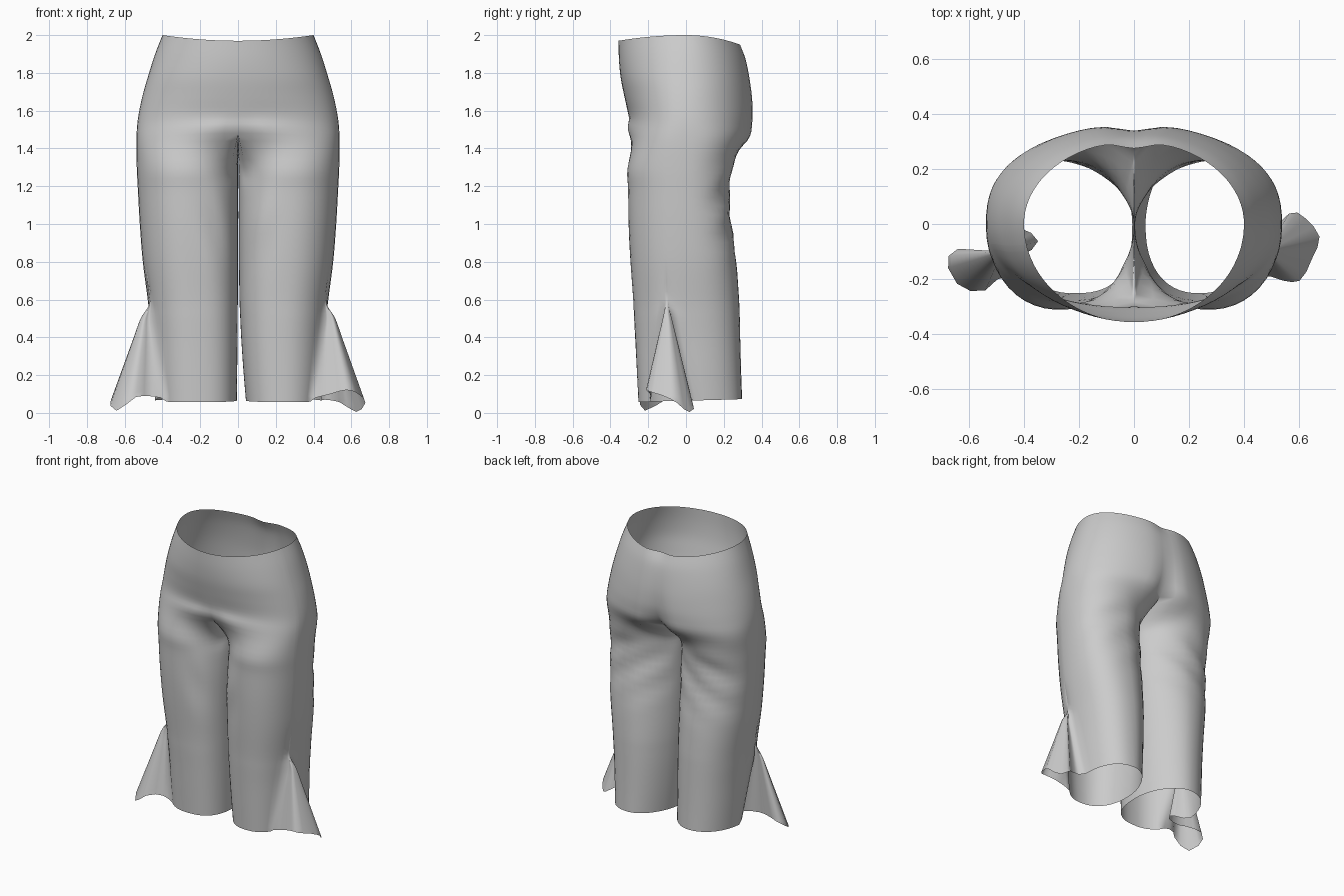
import bpy, bmesh, math
from mathutils import Vector

if "Cube" in bpy.data.objects:
    bpy.data.objects.remove(bpy.data.objects["Cube"])

NF, NC, NB, NI, SUB = 16, 17, 20, 13, 4     # columns: front, flare, back, inseam; rows per key
HALF = NF + NC + NB


def catmull(pts, i, t):
    p = [pts[min(max(i + k, 0), len(pts) - 1)] for k in (-1, 0, 1, 2)]
    return 0.5 * (2 * p[1] + (p[2] - p[0]) * t + (2 * p[0] - 5 * p[1] + 4 * p[2] - p[3]) * t * t
                  + (3 * p[1] - p[0] - 3 * p[2] + p[3]) * t ** 3)


def along(pts, u):
    f = u * (len(pts) - 1)
    i = min(int(f), len(pts) - 2)
    return catmull(pts, i, f - i)


def angles(lim, a0, w):
    """Angles from front centre to back centre, with the flare columns packed around a0."""
    a = [-lim + (a0 - w + lim) * i / NF for i in range(NF)]
    a += [a0 - w + 2 * w * i / (NC - 1) for i in range(NC)]
    a += [a0 + w + (lim - a0 - w) * (i + 1) / NB for i in range(NB)]
    return [math.radians(v) for v in a]


def power(v, n):
    return math.copysign(abs(v) ** (2 / n), v)


# seat rings: z front, z side, z back, half width, front y, back y, squareness, front dent, back cleft
SEAT = [(1.97, 2.00, 1.945, .40, -.357, .30, 2.0, .0, .025),
        (1.87, 1.90, 1.87, .439, -.355, .324, 2.05, .0, .012),
        (1.77, 1.78, 1.76, .477, -.345, .345, 2.1, .0, .012),
        (1.67, 1.67, 1.65, .508, -.325, .359, 2.1, .0, .02),
        (1.57, 1.55, 1.54, .531, -.303, .359, 2.2, .0, .035),
        (1.48, 1.44, 1.44, .538, -.308, .330, 2.5, .025, .07)]
# leg rings: z, outer x, inner x, front y, back y
LEG = [(1.30, .536, .003, -.309, .250), (1.18, .530, .004, -.307, .228),
       (1.00, .520, .004, -.304, .240), (.80, .504, .005, -.294, .266),
       (.60, .478, .008, -.280, .281), (.50, .468, .012, -.275, .285),
       (.38, .458, .018, -.268, .288), (.22, .449, .029, -.260, .292),
       (.065, .440, .042, -.252, .297)]
# hem outline of each side flare, front to back
FLARE = {1: [(.41, -.19, .08), (.49, -.19, .10), (.56, -.21, .12), (.61, -.20, .115), (.65, -.12, .09),
             (.675, -.05, .055), (.635, .01, .005), (.58, .045, .03), (.53, .01, .06), (.46, 0, .07)],
         -1: [(.41, -.19, .08), (.48, -.19, .09), (.55, -.245, .08), (.635, -.225, .012), (.68, -.14, .05),
              (.64, -.09, .09), (.55, -.11, .105), (.47, -.125, .10), (.38, -.10, .095), (.35, -.05, .09),
              (.425, -.01, .08)]}


def seat_ring(zf, zs, zb, rx, yf, yb, n, dent, cleft):
    ring = []
    for a in angles(90, -14, 2):
        c, s = max(math.cos(a), 0), math.sin(a)
        x = rx * power(c, n) if c > 1e-6 else 0.0
        near = math.exp(-(x / .07) ** 2)
        if s < 0:
            y = -yf * power(s, n) + dent * near
            z = zs + (zf - zs) * s * s
        else:
            y = yb * power(s, n) - cleft * near
            z = zs + (zb - zs) * s * s
        ring.append(Vector((x, y, z)))
    return ring


def leg_ring(side, z, xo, xi, yf, yb):
    if side < 0:
        xi *= .15
    t = max(0, (.6 - z) / .535)
    cx, rx = (xo + xi) / 2, (xo - xi) / 2
    angs = angles(150, -20, 2 + 17 * t)
    angs += [math.radians(150 + 60 * (i + 1) / (NI + 1)) for i in range(NI)]
    # squareness of each quarter: the inner front is boxier lower down
    low = min(1, (1.3 - z) / .4)
    inner_front = 2.0 + low * (.35 if side > 0 else .7)
    outer_back = 2.15 + low * (.3 if side > 0 else 0)
    ring = []
    for a in angs:
        c, s = math.cos(a), math.sin(a)
        if c > 0:
            n = 2.15 if s < 0 else outer_back
        else:
            n = inner_front if s < 0 else 1.85
        y = -yf * power(s, n) if s < 0 else yb * power(s, n)
        ring.append(Vector((cx + rx * power(c, n), y, z + (.008 * s if t > .9 else 0))))
    # flare opens as a wedge from its apex down to the hem outline
    if t > 0:
        hem = [Vector(p) for p in FLARE[side]]
        apex = Vector((.479, -.10, .6))
        for k in range(NC):
            ring[NF + k] = apex.lerp(along(hem, k / (NC - 1)), t)
    return ring


def folds(p, side):
    """Soft drape folds behind the thighs and in front below the crotch."""
    x, y, z = p
    if y > .05 and x > .02:
        f = math.exp(-((z - 1.08) / .2) ** 2) * min(1, (y - .05) / .1)
        p.y += .007 * f * math.sin(30 * z + 18 * x)
    if y < -.1 and x > .02:
        f = math.exp(-((z - 1.0) / .22) ** 2 - ((x - .12) / .07) ** 2)
        p.y += .009 * f * math.sin(12 * z - 22 * x + side)
        p.y += .005 * math.exp(-((z - 1.45) / .03) ** 2 - ((x - .09) / .07) ** 2)
    return p


def build_half(bm, side):
    seat = [seat_ring(*r) for r in SEAT]
    # crotch curve running under the body from back to front
    fr, bk = seat[-1][0], seat[-1][-1]
    curve = [bk, Vector((0, .14, 1.395)), Vector((0, .03, 1.375)), Vector((0, -.10, 1.40)), fr]
    seat[-1] += [along(curve, (i + 1) / (NI + 1)) for i in range(NI)]
    keys = seat + [leg_ring(side, *r) for r in LEG]
    split = (len(SEAT) - 1) * SUB
    rows = (len(keys) - 1) * SUB + 1
    grid = [[None] * (HALF + 1 + NI) for _ in range(rows)]
    width = len(keys[-1])
    for c in range(width):
        first = 0 if c < len(seat[0]) else len(SEAT) - 1
        col = [k[c] for k in keys[first:]]
        for r in range(first * SUB, rows):
            q = r - first * SUB
            i = min(q // SUB, len(col) - 2)
            p = catmull(col, i, q / SUB - i)
            if r <= split and (c in (0, len(seat[0]) - 1) or c >= len(seat[0])):
                p.x = 0
            else:
                p.x = max(p.x, .001)
            p = folds(p, side)
            grid[r][c] = bm.verts.new((p.x * side, p.y, p.z))
    for r in range(rows - 1):
        n = width if r >= split else len(seat[0]) - 1
        for c in range(n):
            d = (c + 1) % width
            bm.faces.new((grid[r][c], grid[r][d], grid[r + 1][d], grid[r + 1][c]))


# trousers: both halves welded on the centre seam
bm = bmesh.new()
for side in (1, -1):
    build_half(bm, side)
centre = [v for v in bm.verts if abs(v.co.x) < 1e-6]
bmesh.ops.remove_doubles(bm, verts=centre, dist=1e-5)
bmesh.ops.recalc_face_normals(bm, faces=bm.faces)
mesh = bpy.data.meshes.new("flared_trousers")
bm.to_mesh(mesh)
bm.free()
for f in mesh.polygons:
    f.use_smooth = True
bpy.context.collection.objects.link(bpy.data.objects.new("flared_trousers", mesh))
